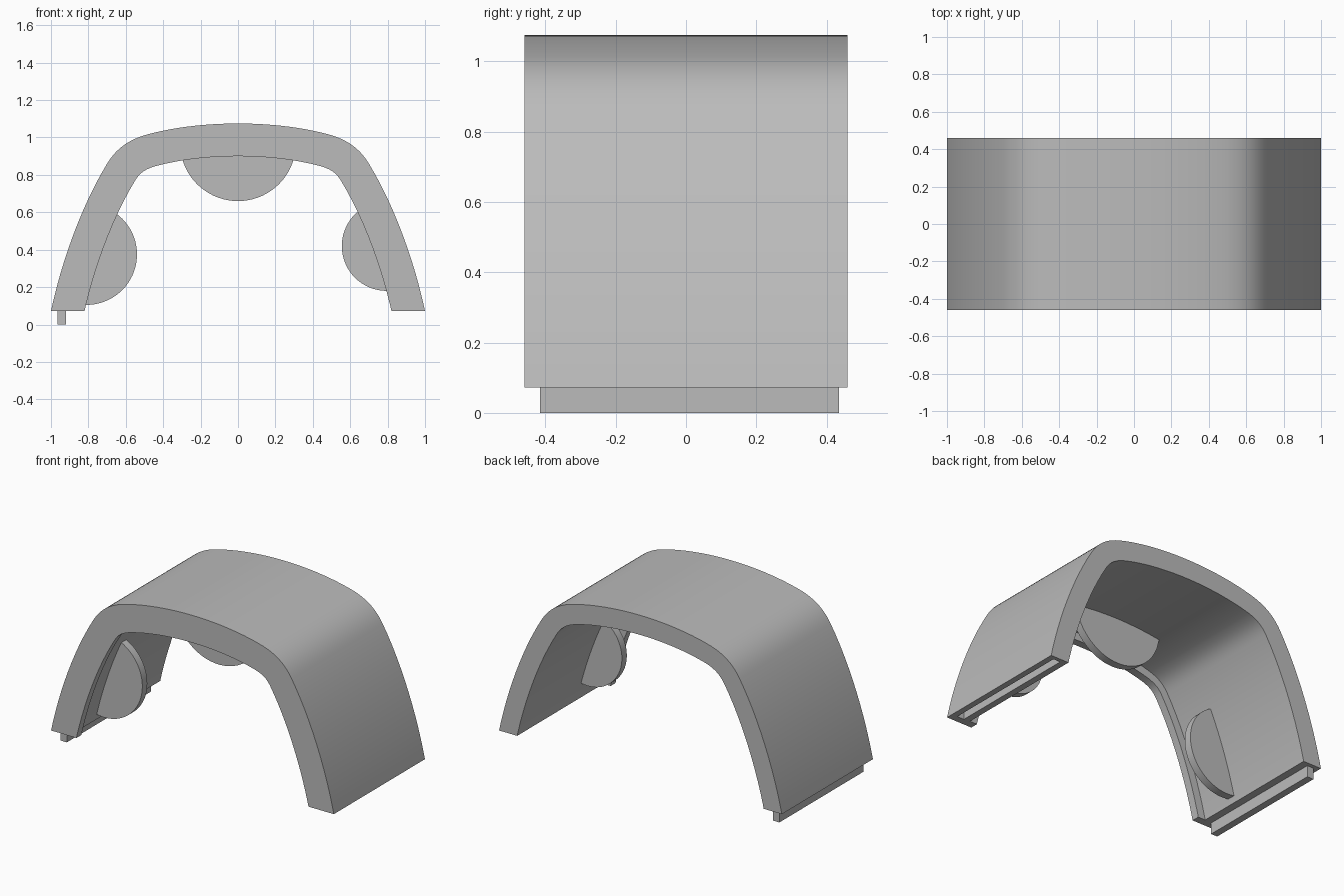
import bpy, bmesh, math
from mathutils import Vector
from mathutils.geometry import interpolate_bezier

if "Cube" in bpy.data.objects:
    bpy.data.objects.remove(bpy.data.objects["Cube"])

BASE, FRONT, LIP, BACK = 0.072, -0.46, -0.41, 0.46
THIN, THICK = 0.125, 0.175

grey = bpy.data.materials.new("plain grey")
grey.use_nodes = True
grey.diffuse_color = (0.5, 0.5, 0.5, 1)
grey.node_tree.nodes["Principled BSDF"].inputs["Base Color"].default_value = (0.5, 0.5, 0.5, 1)


def make_object(name, bm):
    bmesh.ops.recalc_face_normals(bm, faces=bm.faces[:])
    mesh = bpy.data.meshes.new(name)
    bm.to_mesh(mesh)
    bm.free()
    mesh.materials.append(grey)
    obj = bpy.data.objects.new(name, mesh)
    bpy.context.collection.objects.link(obj)
    return obj


def smooth(obj):
    bpy.ops.object.select_all(action='DESELECT')
    obj.select_set(True)
    bpy.context.view_layer.objects.active = obj
    bpy.ops.object.shade_smooth_by_angle(angle=math.radians(30))


def box(name, low, high):
    bm = bmesh.new()
    bmesh.ops.create_cube(bm, size=1)
    for v in bm.verts:
        v.co = [a + (b - a) * (c + 0.5) for a, b, c in zip(low, high, v.co)]
    return make_object(name, bm)


# Outer arch profile: leg, shoulder and crown, then mirrored
half = []
for pts, count in (
    (((1, BASE), (0.945, 0.33), (0.84, 0.63), (0.70, 0.86)), 13),
    (((0.70, 0.86), (0.65, 0.943), (0.585, 0.985), (0.50, 1.012)), 11),
    (((0.50, 1.012), (0.35, 1.055), (0.17, 1.075), (0, 1.075)), 12),
):
    curve = interpolate_bezier(*[Vector((x, 0, z)) for x, z in pts], count)
    half += curve if not half else curve[1:]
outer = half + [Vector((-p.x, 0, p.z)) for p in reversed(half[:-1])]


def inset(depth):
    """Profile moved inward by a depth, with its feet kept level."""
    result = []
    last = len(outer) - 1
    for i, p in enumerate(outer):
        d = (outer[min(i + 1, last)] - outer[max(i - 1, 0)]).normalized()
        n = Vector((-d.z, 0, d.x))
        if i in (0, last):
            n = Vector((1 / n.x, 0, 0))
        result.append(p + n * depth)
    return result


# Arch shell with a thicker lip at the front, lofted along the profile
section = ((0, FRONT), (THICK, FRONT), (THICK, LIP), (THIN, LIP), (THIN, BACK), (0, BACK))
bm = bmesh.new()
rails = [[bm.verts.new((p.x, y, p.z)) for p in inset(depth)] for depth, y in section]
for a, b in zip(rails, rails[1:] + rails[:1]):
    for i in range(len(outer) - 1):
        bm.faces.new((a[i], a[i + 1], b[i + 1], b[i]))
for end in (0, -1):
    bm.faces.new([rail[end] for rail in rails])
shell = make_object("arch_shell", bm)

# Groove under the left foot
cutter = box("groove_cutter", (0.913, -0.415, 0), (0.962, 0.435, 0.145))
cutter.hide_render = True
cutter.hide_set(True)
cut = shell.modifiers.new("groove", 'BOOLEAN')
cut.operation, cut.object, cut.solver = 'DIFFERENCE', cutter, 'EXACT'
bpy.context.view_layer.objects.active = shell
bpy.ops.object.modifier_apply(modifier=cut.name)
bpy.data.objects.remove(cutter)
smooth(shell)

# Tongue under the right foot
box("foot_tongue", (-0.965, -0.415, 0), (-0.92, 0.435, 0.09))

middle = inset(THIN / 2)[:len(half)]


def middle_x(z):
    """Half width of the middle of the shell at a height."""
    for a, b in zip(middle, middle[1:]):
        if z <= b.z:
            return a.x + (b.x - a.x) * max(0, (z - a.z) / (b.z - a.z))
    return 0


# Round plates rooted in the shell
def plate(name, cx, cz, radius, front=-0.195, back=-0.145, sides=72):
    bm = bmesh.new()
    ring = []
    for i in range(sides):
        a = math.tau * i / sides
        z = min(cz + radius * math.sin(a), 0.965)
        w = middle_x(z)
        x = max(-w, min(w, cx + radius * math.cos(a)))
        ring.append(bm.verts.new((x, front, z)))
    bmesh.ops.remove_doubles(bm, verts=ring, dist=0.0005)
    face = bm.faces.new([v for v in ring if v.is_valid])
    grown = bmesh.ops.extrude_face_region(bm, geom=[face])
    for v in grown["geom"]:
        if isinstance(v, bmesh.types.BMVert):
            v.co.y = back
    smooth(make_object(name, bm))


plate("crown_plate", 0.0, 0.97, 0.31)
plate("right_plate", -0.81, 0.375, 0.27)
plate("left_plate", 0.795, 0.42, 0.24)
